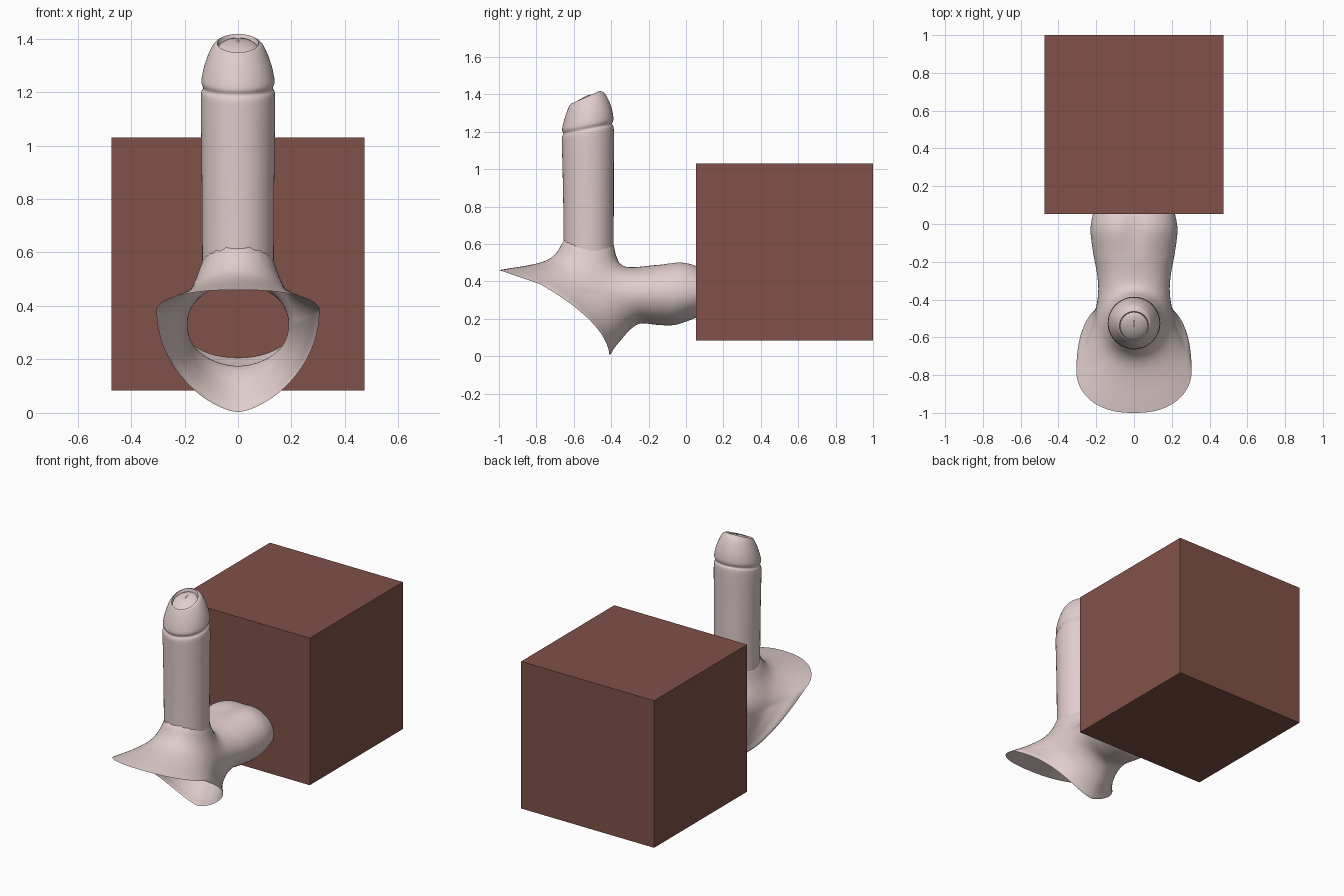
import bpy, bmesh, math

if "Cube" in bpy.data.objects:
    bpy.data.objects.remove(bpy.data.objects["Cube"], do_unlink=True)


def material(name, rgb):
    m = bpy.data.materials.new(name)
    m.use_nodes = True
    m.diffuse_color = (*rgb, 1)
    m.node_tree.nodes["Principled BSDF"].inputs["Base Color"].default_value = (*rgb, 1)
    return m


pink = material("pale pink", (0.74, 0.61, 0.60))
brown = material("red brown", (0.22, 0.083, 0.066))


def add_object(name, bm, mat, smooth=True):
    mesh = bpy.data.meshes.new(name)
    bm.to_mesh(mesh)
    bm.free()
    mesh.materials.append(mat)
    for p in mesh.polygons:
        p.use_smooth = smooth
    ob = bpy.data.objects.new(name, mesh)
    bpy.context.collection.objects.link(ob)
    return ob


def spline(rows, steps):
    """Smooth rows of numbers with a Catmull-Rom curve."""
    out = []
    last = len(rows) - 1
    for i in range(last):
        quad = [rows[max(0, min(last, i + k))] for k in (-1, 0, 1, 2)]
        for s in range(steps):
            t = s / steps
            out.append([b + t * (c - a) / 2
                        + t * t * (2 * a - 5 * b + 4 * c - d) / 2
                        + t ** 3 * (3 * b - a - 3 * c + d) / 2
                        for a, b, c, d in zip(*quad)])
    return out + [list(rows[-1])]


def loft(bm, loops):
    rings = [[bm.verts.new(p) for p in loop] for loop in loops]
    n = len(rings[0])
    for lo, hi in zip(rings, rings[1:]):
        for j in range(n):
            k = (j + 1) % n
            bm.faces.new((lo[j], lo[k], hi[k], hi[j]))
    return rings


# Box
bm = bmesh.new()
bmesh.ops.create_cube(bm, size=0.946)
bmesh.ops.translate(bm, verts=bm.verts, vec=(0, 0.527, 0.557))
add_object("box", bm, brown, smooth=False)

# Flared open tube: top y, z, half width, side y, z, bottom y, z
SECTIONS = [
    (0.10, 0.46, 0.20, 0.10, 0.345, 0.10, 0.23),
    (0.04, 0.495, 0.22, 0.04, 0.34, 0.04, 0.20),
    (-0.04, 0.51, 0.23, -0.04, 0.34, -0.06, 0.167),
    (-0.16, 0.49, 0.215, -0.16, 0.335, -0.15, 0.167),
    (-0.28, 0.475, 0.195, -0.27, 0.33, -0.24, 0.175),
    (-0.42, 0.475, 0.19, -0.37, 0.33, -0.295, 0.145),
    (-0.58, 0.48, 0.21, -0.50, 0.335, -0.345, 0.09),
    (-0.75, 0.49, 0.25, -0.61, 0.35, -0.385, 0.04),
    (-0.90, 0.475, 0.29, -0.71, 0.37, -0.402, 0.012),
    (-1.00, 0.46, 0.305, -0.78, 0.385, -0.41, 0.003)]
SIDES = 128
AXIS_Y, RADIUS = -0.522, 0.132


def tube_point(row, v, j):
    ty, tz, w, sy, sz, by, bz = row
    a = 2 * math.pi * j / SIDES
    c, s = math.cos(a), abs(math.sin(a))
    upper = math.sin(a) >= 0
    power = 0.85 if upper else 0.9 + 0.4 * v
    x = math.copysign(w * abs(c) ** power, c)
    if not upper:
        bow = 1 - (1 - s) ** (1 + 0.8 * v)
        return (x, sy + (by - sy) * bow, sz + (bz - sz) * s)
    y, z = sy + (ty - sy) * s, sz + (tz - sz) * s
    # fillet rising to the column, and a shallow groove at the back
    dy = y - AXIS_Y
    r = math.hypot(x, dy)
    fall = 0.05 if dy < 0 else 0.05 - 0.03 * dy / max(r, 0.001)
    z += 0.14 * math.exp(-max(0, r - RADIUS) / fall) * s ** 0.5
    z -= 0.018 * math.exp(-(x / 0.06) ** 2 - ((y + 0.03) / 0.1) ** 2) * s
    return (x, y, z)


rows = spline(SECTIONS, 10)
bm = bmesh.new()
loft(bm, [[tube_point(row, i / (len(rows) - 1), j) for j in range(SIDES)]
          for i, row in enumerate(rows)])
inside = [f for f in bm.faces
          if f.calc_center_median().z > 0.4
          and math.hypot(f.calc_center_median().x,
                         f.calc_center_median().y - AXIS_Y) < RADIUS - 0.022]
bmesh.ops.delete(bm, geom=inside, context='FACES')
bmesh.ops.recalc_face_normals(bm, faces=bm.faces)
add_object("flared_tube", bm, pink)

# Upright column with a rounded, folded end: height, centre y, radius, tilt
COLUMN = [
    (0.53, -0.521, 0.134, 0), (0.65, -0.521, 0.134, 0),
    (0.80, -0.521, 0.135, 0), (1.00, -0.523, 0.137, 0),
    (1.13, -0.524, 0.139, 0.1), (1.195, -0.525, 0.138, 0.2),
    (1.215, -0.525, 0.130, 0.2), (1.24, -0.525, 0.137, 0.2),
    (1.29, -0.523, 0.128, 0.2), (1.34, -0.524, 0.111, 0.25),
    (1.375, -0.53, 0.092, 0.36), (1.383, -0.54, 0.077, 0.45)]
CAP = [(1.366, -0.54, 0.073, 0.45), (1.376, -0.54, 0.060, 0.45),
       (1.384, -0.54, 0.035, 0.42), (1.387, -0.54, 0.008, 0.40)]


def column_ring(row, n=64):
    z, cy, r, tilt = row
    ring = []
    for j in range(n):
        a = 2 * math.pi * j / n
        dy = r * math.sin(a)
        ring.append((r * math.cos(a), cy + dy, z + tilt * dy))
    return ring


bm = bmesh.new()
rings = loft(bm, [column_ring(r) for r in spline(COLUMN, 5) + CAP])
bm.faces.new(rings[-1])
bmesh.ops.recalc_face_normals(bm, faces=bm.faces)
column = add_object("column", bm, pink)

# Small slit at the tip
bm = bmesh.new()
bmesh.ops.create_uvsphere(bm, u_segments=16, v_segments=8, radius=1)
for v in bm.verts:
    x, y, z = v.co
    v.co = (0.004 * x, -0.53 + 0.02 * y, 1.389 + 0.42 * 0.02 * y + 0.004 * z)
add_object("tip_slit", bm, pink)

# Keep the fold line at the tip crisp
bpy.ops.object.select_all(action='DESELECT')
column.select_set(True)
bpy.context.view_layer.objects.active = column
bpy.ops.object.shade_smooth_by_angle(angle=math.radians(50))
